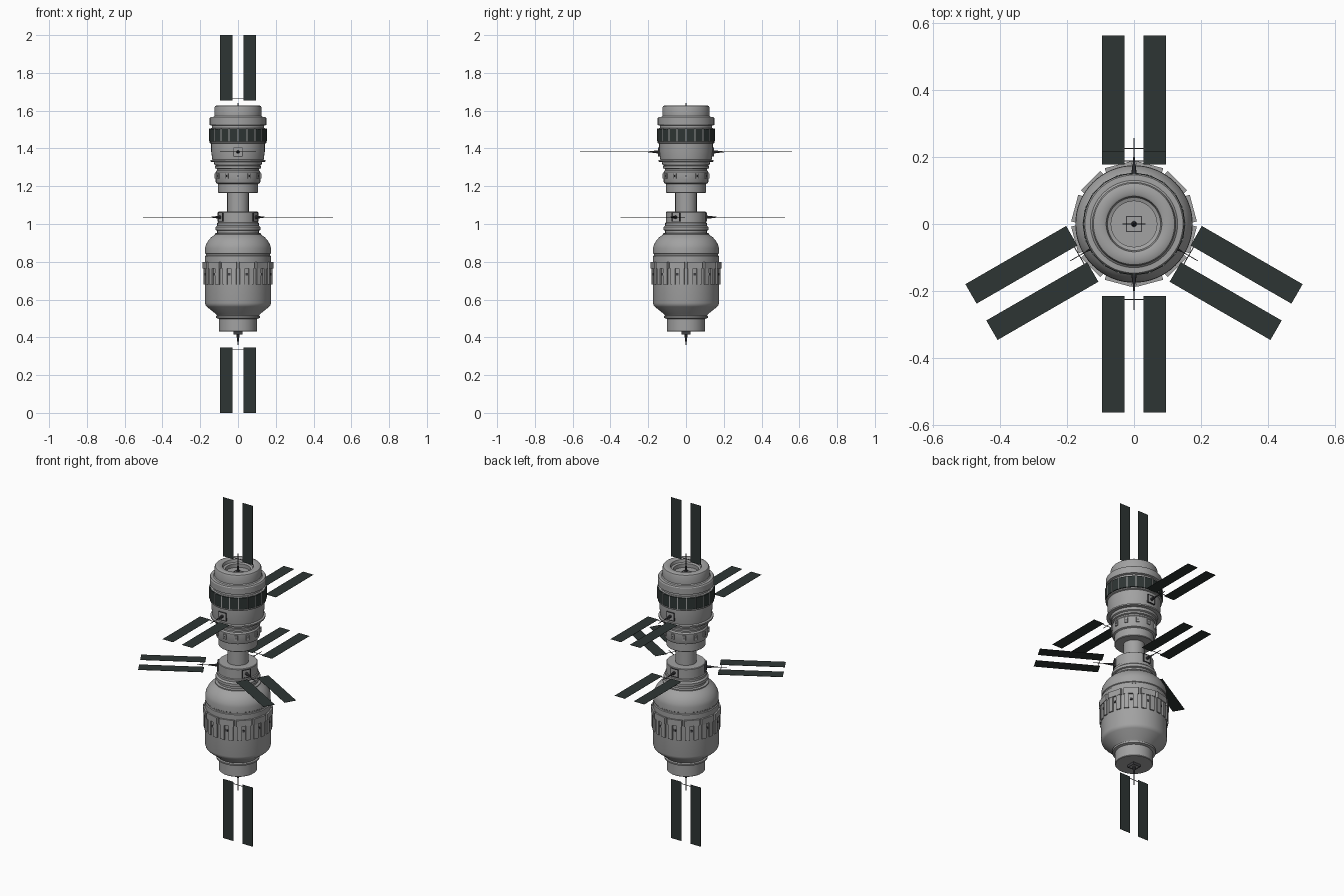
import bpy, bmesh, math
from mathutils import Matrix, Vector

if "Cube" in bpy.data.objects:
    bpy.data.objects.remove(bpy.data.objects["Cube"])


def material(name, rgb):
    m = bpy.data.materials.new(name)
    m.diffuse_color = (*rgb, 1)
    m.use_nodes = True
    m.node_tree.nodes["Principled BSDF"].inputs["Base Color"].default_value = m.diffuse_color
    return m


GREY = material("hull grey", (0.36, 0.36, 0.36))
PANEL = material("solar panel dark", (0.027, 0.036, 0.034))
DARK = material("dark metal", (0.05, 0.05, 0.055))


def finish(name, bm, mat, smooth=False):
    bmesh.ops.recalc_face_normals(bm, faces=bm.faces)
    me = bpy.data.meshes.new(name)
    bm.to_mesh(me)
    bm.free()
    ob = bpy.data.objects.new(name, me)
    bpy.context.collection.objects.link(ob)
    me.materials.append(mat)
    if smooth:
        bpy.ops.object.select_all(action='DESELECT')
        ob.select_set(True)
        bpy.context.view_layer.objects.active = ob
        bpy.ops.object.shade_smooth_by_angle(angle=math.radians(30))
    return ob


def lathe(name, profile, mat, n=64):
    """Revolve (radius, height) points about z; zero radius ends close the shape."""
    bm = bmesh.new()
    vs = [bm.verts.new((r, 0, z)) for r, z in profile]
    es = [bm.edges.new(p) for p in zip(vs, vs[1:])]
    bmesh.ops.spin(bm, geom=vs + es, axis=(0, 0, 1), cent=(0, 0, 0),
                   angle=math.tau, steps=n, use_duplicate=False)
    bmesh.ops.remove_doubles(bm, verts=bm.verts, dist=1e-5)
    return finish(name, bm, mat, True)


def box(bm, x, y, z, mat=Matrix()):
    """Add a box spanning the given (min, max) ranges, then transformed."""
    c = Vector([(a + b) / 2 for a, b in (x, y, z)])
    s = [b - a for a, b in (x, y, z)]
    bmesh.ops.create_cube(bm, size=1, matrix=mat @ Matrix.Translation(c) @ Matrix.Diagonal((*s, 1)))


def ring(name, mat, n, r, width, z, phase=0.0):
    """Boxes repeated round the hull; r and z are (min, max)."""
    bm = bmesh.new()
    for i in range(n):
        box(bm, r, (-width / 2, width / 2), z, Matrix.Rotation(math.tau * i / n + phase, 4, 'Z'))
    return finish(name, bm, mat)


# lower module
lathe("lower_module", [
    (0, 0.43), (0.098, 0.43), (0.101, 0.433), (0.101, 0.498), (0.115, 0.502), (0.117, 0.512),
    (0.110, 0.516), (0.118, 0.524), (0.165, 0.562), (0.172, 0.570), (0.175, 0.582),
    (0.175, 0.830), (0.170, 0.833), (0.170, 0.840), (0.174, 0.843), (0.174, 0.872),
    (0.170, 0.890), (0.158, 0.912), (0.142, 0.930), (0.122, 0.944), (0.122, 0.950),
    (0.110, 0.953), (0.110, 0.965), (0.119, 0.968), (0.119, 0.984), (0.110, 0.992),
    (0.110, 1.005), (0.105, 1.008), (0.105, 1.062), (0.102, 1.065), (0, 1.065)], GREY)

# connecting tunnel
lathe("connecting_tube", [(0, 1.06), (0.057, 1.06), (0.057, 1.17), (0, 1.17)], GREY)

# upper module, with the stepped docking recess in its top
lathe("upper_module", [
    (0, 1.165), (0.102, 1.165), (0.105, 1.168), (0.105, 1.212), (0.114, 1.216), (0.118, 1.224),
    (0.118, 1.276), (0.112, 1.284), (0.112, 1.292), (0.121, 1.295), (0.121, 1.306),
    (0.116, 1.309), (0.125, 1.313), (0.127, 1.328), (0.146, 1.330), (0.146, 1.338),
    (0.136, 1.341), (0.142, 1.385), (0.142, 1.425), (0.150, 1.428), (0.150, 1.434),
    (0.146, 1.436), (0.146, 1.506), (0.138, 1.508), (0.138, 1.521), (0.150, 1.524),
    (0.150, 1.560), (0.146, 1.566), (0.130, 1.567), (0.125, 1.572), (0.125, 1.615),
    (0.121, 1.624), (0.112, 1.628), (0.090, 1.628), (0.083, 1.624), (0.079, 1.608),
    (0.068, 1.604), (0.068, 1.583), (0, 1.583)], GREY)

# dark segmented band with grey ribs
ring("band_panel", PANEL, 20, (0.140, 0.1515), 0.043, (1.437, 1.504), math.pi / 20)
ring("band_rib", GREY, 20, (0.140, 0.1535), 0.004, (1.436, 1.505))

# small bolts round the narrow collar and hull fasteners
ring("collar_bolt", GREY, 12, (0.11, 0.124), 0.018, (1.240, 1.268))
ring("collar_bolt_core", DARK, 12, (0.11, 0.1245), 0.006, (1.249, 1.259))

# raised shielding plates round the lower module
ring("shield_top_plate", GREY, 12, (0.165, 0.183), 0.082, (0.765, 0.800), math.pi / 12)
for k in (-1, 1):
    ring("shield_side_plate", GREY, 12, (0.165, 0.182), 0.026, (0.680, 0.766),
         math.pi / 12 + k * 0.135)
ring("shield_latch", DARK, 12, (0.17, 0.1785), 0.012, (0.728, 0.740), math.pi / 12)


def solar_array(label, base, width_axis, out_axis):
    """Square mount, tapered mast, crossbar and a pair of thin wings."""
    w, d = Vector(width_axis), Vector(out_axis)
    n = d.cross(w)
    m = Matrix((w, n, d)).transposed().to_4x4()
    m.translation = Vector(base)
    # mounting frame
    bm = bmesh.new()
    box(bm, (-0.023, 0.023), (-0.023, 0.023), (-0.012, 0.003), m)
    finish(label + "_mount", bm, GREY)
    bm = bmesh.new()
    for s in (-1, 1):
        e = sorted((s * 0.021, s * 0.024))
        box(bm, e, (-0.024, 0.024), (-0.01, 0.005), m)
        box(bm, (-0.024, 0.024), e, (-0.01, 0.005), m)
    # mast and crossbar
    bmesh.ops.create_cone(bm, cap_ends=True, segments=8, radius1=0.009, radius2=0.002, depth=0.06,
                          matrix=m @ Matrix.Translation((0, 0, 0.03)))
    box(bm, (-0.0012, 0.0012), (-0.0012, 0.0012), (0.05, 0.115), m)
    box(bm, (-0.034, 0.034), (-0.0012, 0.0012), (0.082, 0.0845), m)
    finish(label + "_mast", bm, DARK)
    # wings
    bm = bmesh.new()
    for s in (-1, 1):
        box(bm, sorted((s * 0.029, s * 0.096)), (-0.0006, 0.0006), (0.073, 0.420), m)
    finish(label + "_wings", bm, PANEL)


def side_array(label, deg, r, z):
    a = math.radians(deg)
    c, s = math.cos(a), math.sin(a)
    solar_array(label, (r * c, r * s, z), (-s, c, 0), (c, s, 0))


# axial, upper (two) and lower (three) arrays
solar_array("top_array", (0, 0, 1.581), (1, 0, 0), (0, 0, 1))
solar_array("bottom_array", (0, 0, 0.42), (1, 0, 0), (0, 0, -1))
for i, deg in enumerate((90, 270)):
    side_array(f"upper_array_{i}", deg, 0.142, 1.382)
for i, deg in enumerate((90, 210, 330)):
    side_array(f"lower_array_{i}", deg, 0.105, 1.036)
